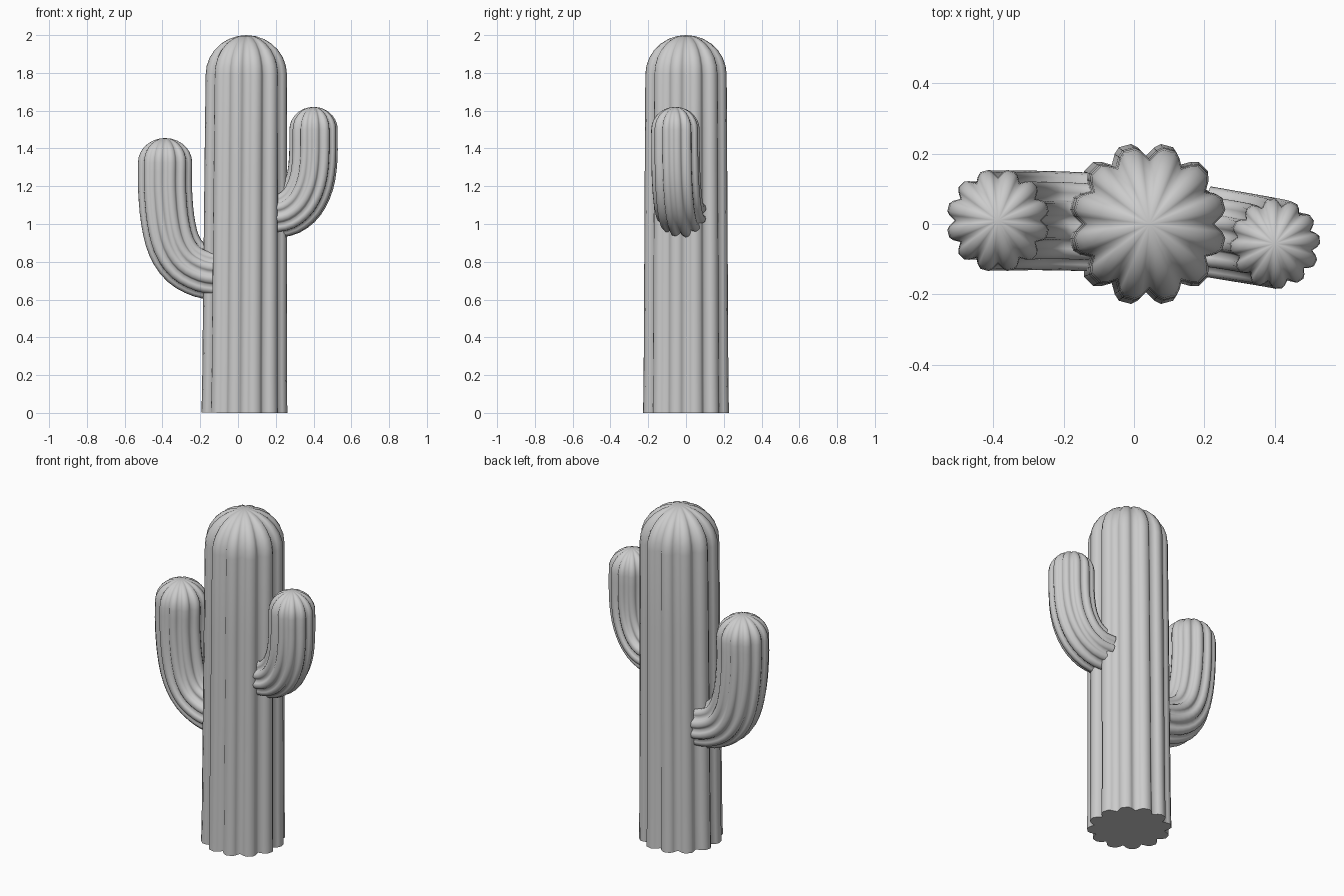
import bpy, bmesh, math
from mathutils import Vector

if "Cube" in bpy.data.objects:
    bpy.data.objects.remove(bpy.data.objects["Cube"])

LOBES = 12
# one rib: angle offset in degrees, radius factor (valley, flank, tip, tip, flank)
RIB = [(-15, 0.84), (-9, 0.945), (-4.5, 1.0), (4.5, 1.0), (9, 0.945)]
SECTION = [(math.radians(15 + 30 * k + a), f) for k in range(LOBES) for a, f in RIB]


def smooth_path(pts, steps):
    """Catmull-Rom curve through the given points."""
    p = [pts[0] * 2 - pts[1]] + pts + [pts[-1] * 2 - pts[-2]]
    out = []
    for i in range(1, len(p) - 2):
        a, b, c, d = p[i - 1:i + 3]
        for s in range(steps):
            t = s / steps
            out.append(0.5 * (2 * b + (c - a) * t + (2 * a - 5 * b + 4 * c - d) * t * t
                              + (3 * b - a - 3 * c + d) * t ** 3))
    return out + [pts[-1]]


def ribbed_stem(name, pts, radii, dome, normal, steps=1):
    """Sweep the ribbed section along a path and finish it with a dome."""
    pts = [Vector(p) for p in pts]
    path = smooth_path(pts, steps) if steps > 1 else pts
    n = Vector(normal).normalized()
    rings = []
    last = len(path) - 1
    for i, p in enumerate(path):
        t = (path[min(i + 1, last)] - path[max(i - 1, 0)]).normalized()
        if i == last:
            t = Vector((0, 0, 1))
        r = radii[0] + (radii[1] - radii[0]) * i / last
        rings.append((p, t, r))
    # rounded tip
    for k in range(1, 7):
        a = math.radians(90 * k / 7)
        rings.append((path[-1] + Vector((0, 0, dome * math.sin(a))),
                      Vector((0, 0, 1)), radii[1] * math.cos(a)))
    bm = bmesh.new()
    loops = []
    for p, t, r in rings:
        b = n.cross(t).normalized()
        side = t.cross(b)
        loops.append([bm.verts.new(p + (b * math.cos(a) + side * math.sin(a)) * r * f)
                      for a, f in SECTION])
    m = len(SECTION)
    for lo, hi in zip(loops, loops[1:]):
        for j in range(m):
            bm.faces.new((lo[j], lo[(j + 1) % m], hi[(j + 1) % m], hi[j]))
    tip = bm.verts.new(path[-1] + Vector((0, 0, dome)))
    for j in range(m):
        bm.faces.new((loops[-1][j], loops[-1][(j + 1) % m], tip))
    bm.faces.new(loops[0][::-1])
    bmesh.ops.recalc_face_normals(bm, faces=bm.faces)
    for f in bm.faces:
        f.smooth = len(f.verts) < 5
    me = bpy.data.meshes.new(name)
    bm.to_mesh(me)
    bm.free()
    ob = bpy.data.objects.new(name, me)
    bpy.context.collection.objects.link(ob)
    return ob


# main trunk, leaning and tapering very slightly
ribbed_stem("trunk", [(0.034, 0, 0), (0.035, 0, 0.2), (0.038, 0, 0.75),
                      (0.041, 0, 1.3), (0.044, 0, 1.79)],
            (0.231, 0.219), 0.21, (0, 1, 0))

# lower left arm
ribbed_stem("left_arm", [(-0.10, 0.005, 0.735), (-0.19, 0.008, 0.75), (-0.28, 0.01, 0.80),
                         (-0.34, 0.01, 0.89), (-0.372, 0.01, 1.02),
                         (-0.386, 0.01, 1.18), (-0.386, 0.01, 1.325)],
            (0.142, 0.146), 0.13, (0, 1, 0), 3)

# upper right arm, swinging a little to the front
ribbed_stem("right_arm", [(0.20, -0.02, 1.055), (0.27, -0.032, 1.07), (0.335, -0.043, 1.125),
                          (0.38, -0.051, 1.22), (0.398, -0.055, 1.34),
                          (0.40, -0.056, 1.50)],
            (0.130, 0.128), 0.12, (0.18, 1, 0), 3)
